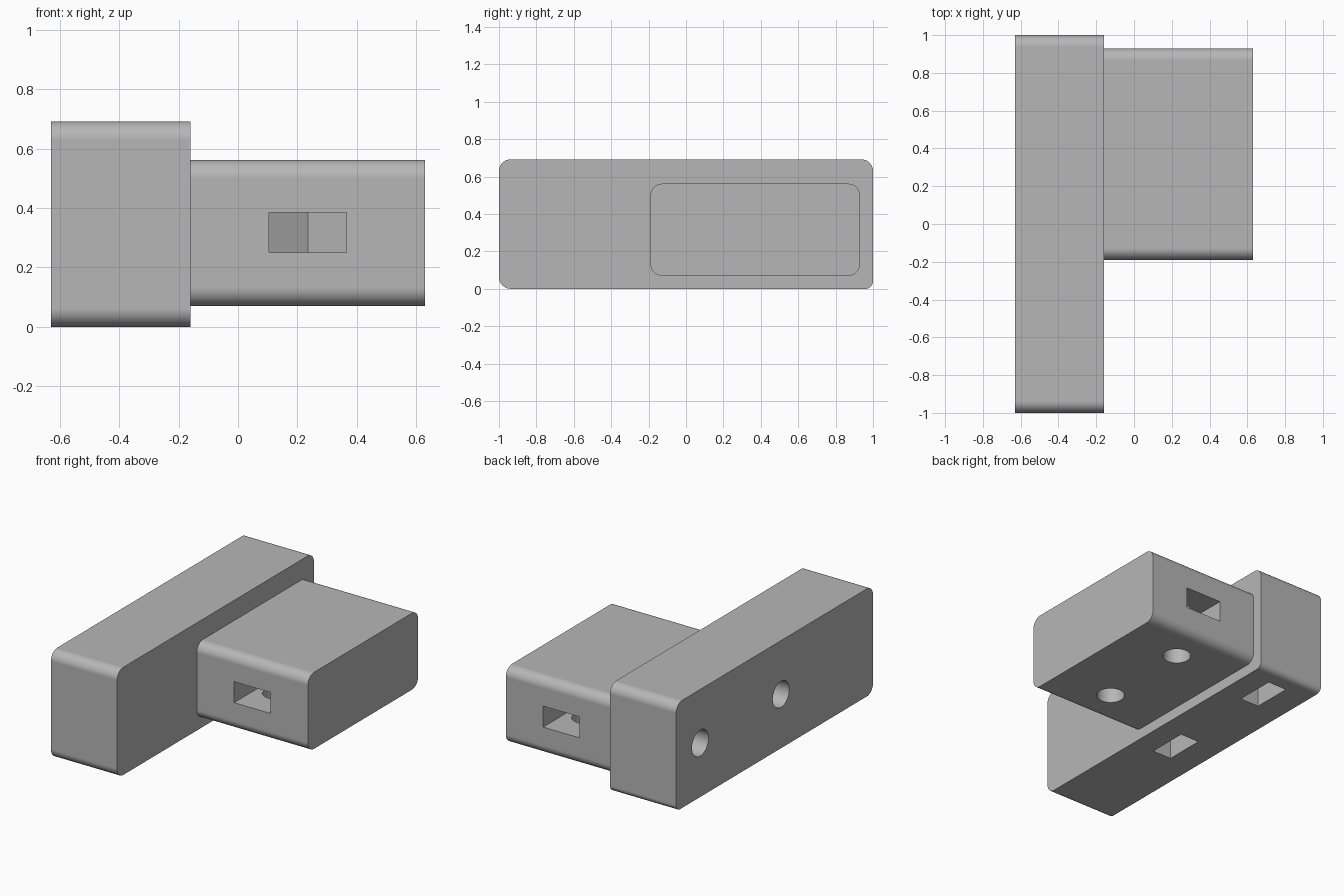
import bpy, bmesh, math
from mathutils import Vector

if "Cube" in bpy.data.objects:
    bpy.data.objects.remove(bpy.data.objects["Cube"], do_unlink=True)

grey = bpy.data.materials.new("plain_grey")
grey.use_nodes = True
colour = (0.47, 0.47, 0.47, 1)
grey.diffuse_color = colour
grey.node_tree.nodes["Principled BSDF"].inputs["Base Color"].default_value = colour

X, Y, Z = Vector((1, 0, 0)), Vector((0, 1, 0)), Vector((0, 0, 1))
HOLE_R, HOLE_DEPTH = 0.084, 0.40
NUT_HALF, NUT_THICK, NUT_INSET = 0.13, 0.135, 0.18


def prism(name, points, sweep):
    """Extrude a flat loop of points along a vector."""
    bm = bmesh.new()
    face = bm.faces.new([bm.verts.new(p) for p in points])
    moved = bmesh.ops.extrude_face_region(bm, geom=[face])["geom"]
    bmesh.ops.translate(bm, vec=sweep,
                        verts=[v for v in moved if isinstance(v, bmesh.types.BMVert)])
    bmesh.ops.recalc_face_normals(bm, faces=bm.faces)
    mesh = bpy.data.meshes.new(name)
    bm.to_mesh(mesh)
    bm.free()
    mesh.materials.append(grey)
    obj = bpy.data.objects.new(name, mesh)
    bpy.context.collection.objects.link(obj)
    return obj


def arc(centre, u, v, radius, start, end, steps):
    return [centre + radius * (u * math.cos(a) + v * math.sin(a))
            for a in (start + (end - start) * i / steps for i in range(steps + 1))]


def rounded_block(name, x0, x1, y0, y1, z0, z1, radii):
    """Bar along x; its four long edges are rounded, starting at back top."""
    corners = [(y1, z1, -1, -1), (y0, z1, 1, -1), (y0, z0, 1, 1), (y1, z0, -1, 1)]
    loop = []
    for i, ((y, z, sy, sz), r) in enumerate(zip(corners, radii)):
        centre = Vector((x0, y + sy * r, z + sz * r))
        loop += arc(centre, Y, Z, r, i * math.pi / 2, (i + 1) * math.pi / 2, 10)
    return prism(name, loop, X * (x1 - x0))


def cut(body, cutter):
    mod = body.modifiers.new("cut", "BOOLEAN")
    mod.operation, mod.solver, mod.object = "DIFFERENCE", "EXACT", cutter
    bpy.context.view_layer.update()
    bpy.context.view_layer.objects.active = body
    bpy.ops.object.modifier_apply(modifier=mod.name)
    bpy.data.objects.remove(cutter, do_unlink=True)


def nut_trap(body, mouth, bore, inward):
    """Blind screw hole along bore, met by a slot with a hexagonal end."""
    side = bore.cross(inward)
    ring = arc(mouth - bore * 0.05, side, inward, HOLE_R, 0, math.tau, 40)[:-1]
    cut(body, prism("hole_cutter", ring, bore * (HOLE_DEPTH + 0.05)))
    flat_end = NUT_HALF * math.tan(math.pi / 6)
    tip = NUT_HALF / math.cos(math.pi / 6)
    outline = [(-NUT_HALF, -0.5), (NUT_HALF, -0.5), (NUT_HALF, flat_end),
               (0, tip), (-NUT_HALF, flat_end)]
    base = mouth + bore * NUT_INSET
    points = [base + side * s + inward * d for s, d in outline]
    cut(body, prism("slot_cutter", points, bore * NUT_THICK))


# Long block: holes in its outer side, nut slots from below
long_block = rounded_block("long_block", -0.63, -0.16, -1, 1, 0, 0.692,
                           (0.062, 0.062, 0.062, 0.04))
for y in (-0.065, 0.755):
    nut_trap(long_block, Vector((-0.63, y, 0.347)), X, Z)

# Short block: holes underneath, nut slots from front and back
short_block = rounded_block("short_block", -0.16, 0.63, -0.19, 0.93, 0.07, 0.562,
                            (0.062,) * 4)
for y, inward in ((0.06, Y), (0.68, -Y)):
    nut_trap(short_block, Vector((0.235, y, 0.07)), Z, inward)

# Smooth curves, crisp edges
for obj in (long_block, short_block):
    bpy.ops.object.select_all(action="DESELECT")
    obj.select_set(True)
    bpy.context.view_layer.objects.active = obj
    bpy.ops.object.shade_smooth_by_angle(angle=math.radians(30))
    obj.modifiers.new("even_normals", "WEIGHTED_NORMAL").keep_sharp = True
